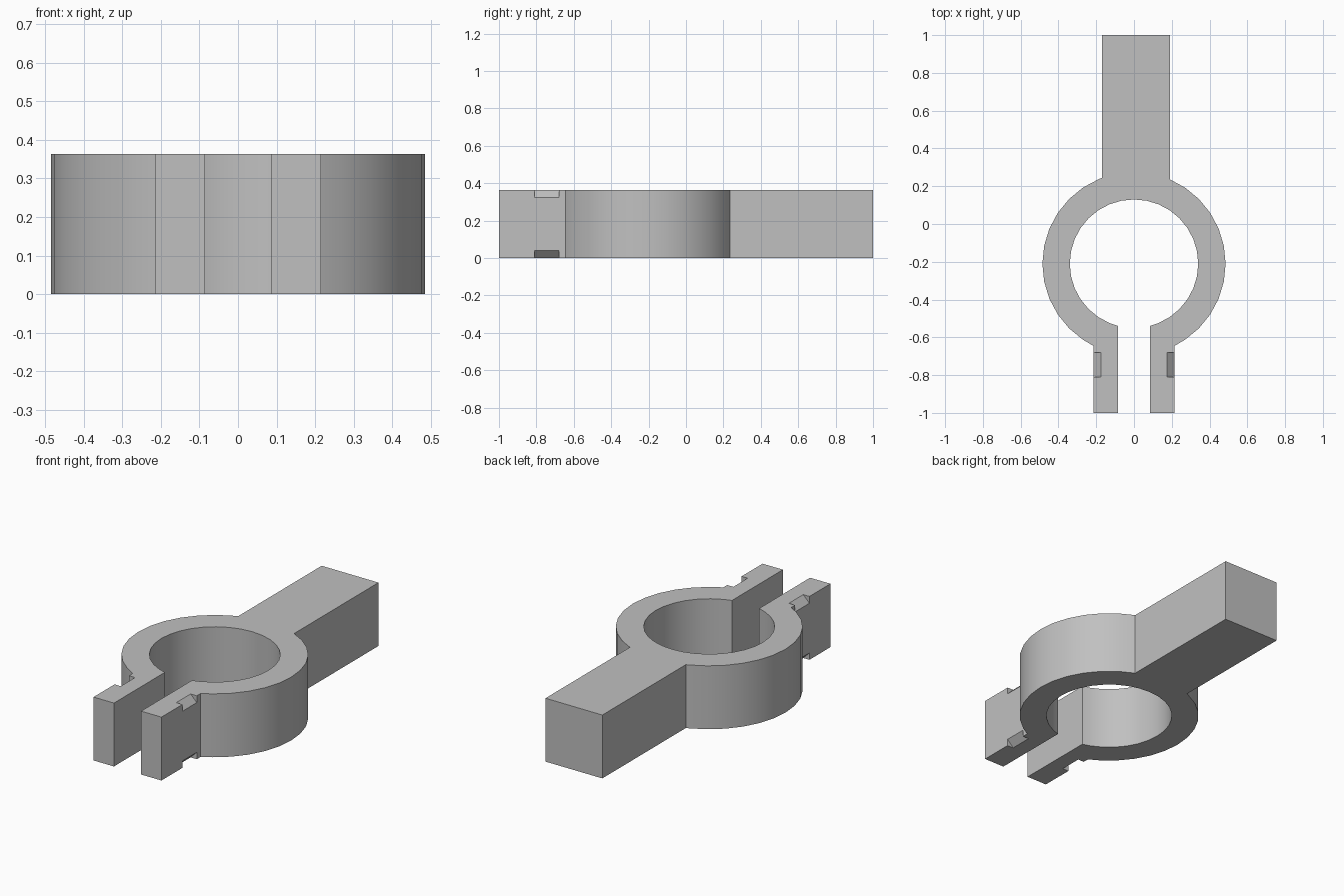
import bpy, bmesh
from math import sin, cos, pi, asin, floor, ceil
from mathutils import Vector

if "Cube" in bpy.data.objects:
    bpy.data.objects.remove(bpy.data.objects["Cube"], do_unlink=True)

HEIGHT = 0.363
RING_Y = -0.21
OUTER, INNER = 0.485, 0.34
SEGMENTS = 32
STEP = 2 * pi / SEGMENTS
JAW_IN, JAW_OUT = 0.086, 0.215
HANDLE_LEFT, HANDLE_RIGHT = -0.17, 0.19

grey = bpy.data.materials.new("plain grey")
grey.use_nodes = True
colour = (0.53, 0.53, 0.53, 1)
grey.diffuse_color = colour
grey.node_tree.nodes["Principled BSDF"].inputs["Base Color"].default_value = colour


def arc(radius, start, end):
    """Points of the ring between two angles, with exact end points."""
    inside = range(floor(start / STEP + 0.01) + 1, ceil(end / STEP - 0.01))
    angles = [start] + [k * STEP for k in inside] + [end]
    return [(radius * cos(a), RING_Y + radius * sin(a)) for a in angles]


def prism(name, points, direction):
    """Extrude a closed outline along a direction."""
    bm = bmesh.new()
    face = bm.faces.new([bm.verts.new(p) for p in points])
    grown = bmesh.ops.extrude_face_region(bm, geom=[face])["geom"]
    verts = [g for g in grown if isinstance(g, bmesh.types.BMVert)]
    bmesh.ops.translate(bm, verts=verts, vec=Vector(direction))
    bmesh.ops.recalc_face_normals(bm, faces=bm.faces)
    mesh = bpy.data.meshes.new(name)
    bm.to_mesh(mesh)
    bm.free()
    mesh.materials.append(grey)
    obj = bpy.data.objects.new(name, mesh)
    bpy.context.collection.objects.link(obj)
    return obj


# Clamp outline: right half of the ring, handle, left half, jaws and bore
jaw = asin(JAW_OUT / OUTER)
gap = asin(JAW_IN / INNER)
outline = [(JAW_IN, -1), (JAW_OUT, -1)]
outline += arc(OUTER, -pi / 2 + jaw, pi / 2 - asin(HANDLE_RIGHT / OUTER))
outline += [(HANDLE_RIGHT, 1), (HANDLE_LEFT, 1)]
outline += arc(OUTER, pi / 2 + asin(-HANDLE_LEFT / OUTER), 3 * pi / 2 - jaw)
outline += [(-JAW_OUT, -1), (-JAW_IN, -1)]
outline += reversed(arc(INNER, -pi / 2 + gap, 3 * pi / 2 - gap))
clamp = prism("clamp_body", [(x, y, 0) for x, y in outline], (0, 0, HEIGHT))

# Slanted notches on the outer edges of both jaws, top and bottom
DEPTH, OVER = 0.039, 0.02
for side in (-1, 1):
    for edge, inward in ((0, 1), (HEIGHT, -1)):
        corner = [(-DEPTH - OVER, -OVER), (OVER, DEPTH + OVER), (OVER, -OVER)]
        points = [(side * (JAW_OUT + dx), -0.81, edge + inward * dz) for dx, dz in corner]
        cutter = prism("notch_cutter", points, (0, 0.13, 0))
        cutter.hide_render = True
        bpy.context.view_layer.objects.active = clamp
        cut = clamp.modifiers.new("notch", "BOOLEAN")
        cut.operation = "DIFFERENCE"
        cut.solver = "EXACT"
        cut.object = cutter
        bpy.ops.object.modifier_apply(modifier=cut.name)
        bpy.data.objects.remove(cutter, do_unlink=True)

# Smooth the curved walls, keep the corners crisp
bpy.ops.object.select_all(action="DESELECT")
clamp.select_set(True)
bpy.context.view_layer.objects.active = clamp
bpy.ops.object.shade_smooth_by_angle()
